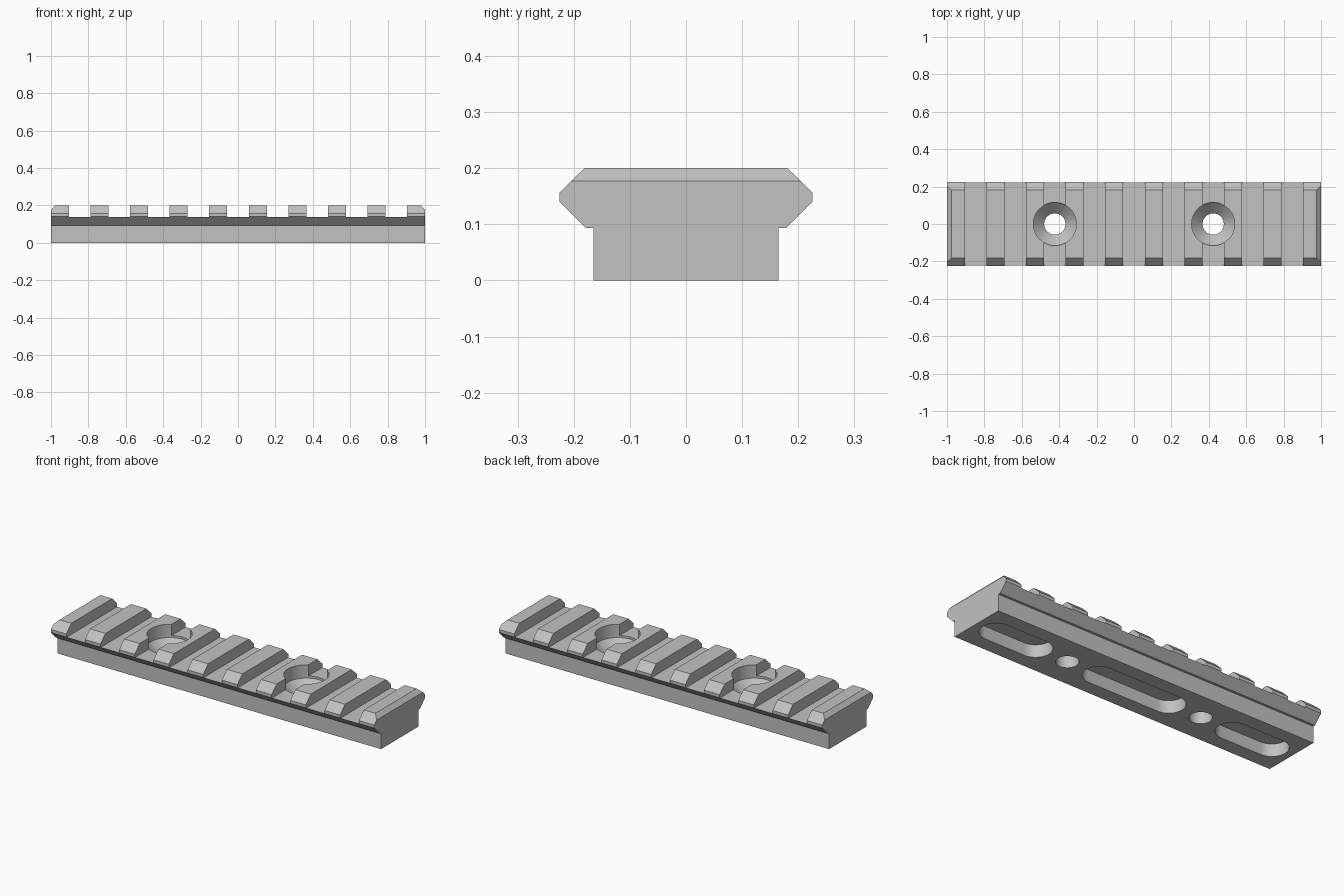
import bpy, bmesh, math

if "Cube" in bpy.data.objects:
    bpy.data.objects.remove(bpy.data.objects["Cube"])

metal = bpy.data.materials.new("grey_metal")
metal.diffuse_color = (0.54, 0.54, 0.54, 1)
metal.use_nodes = True
metal.node_tree.nodes["Principled BSDF"].inputs["Base Color"].default_value = metal.diffuse_color

PITCH, TOOTH = 0.2116, 0.096
FLOOR = 0.138            # height of the cross-slot floors
HOLE_X = 2 * PITCH       # screw hole position


def new_object(name, bm):
    bmesh.ops.recalc_face_normals(bm, faces=bm.faces[:])
    mesh = bpy.data.meshes.new(name)
    bm.to_mesh(mesh)
    bm.free()
    obj = bpy.data.objects.new(name, mesh)
    bpy.context.collection.objects.link(obj)
    mesh.materials.append(metal)
    return obj


def prism(bm, start, offset):
    """Extrude a closed outline along an offset vector."""
    face = bm.faces.new([bm.verts.new(p) for p in start])
    ext = bmesh.ops.extrude_face_region(bm, geom=[face])
    verts = [g for g in ext["geom"] if isinstance(g, bmesh.types.BMVert)]
    bmesh.ops.translate(bm, verts=verts, vec=offset)


def lathe(bm, profile, x, sides=48):
    """Solid of revolution around the vertical axis through x."""
    rings = []
    for r, z in profile:
        rings.append([bm.verts.new((x + r * math.cos(2 * math.pi * i / sides),
                                    r * math.sin(2 * math.pi * i / sides), z))
                      for i in range(sides)])
    for a, b in zip(rings, rings[1:]):
        for i in range(sides):
            j = (i + 1) % sides
            bm.faces.new((a[i], a[j], b[j], b[i]))
    bm.faces.new(rings[0])
    bm.faces.new(rings[-1])


def stadium(cx, half, r, z, n=20):
    pts = []
    for side, start in ((1, -math.pi / 2), (-1, math.pi / 2)):
        for i in range(n + 1):
            a = start + math.pi * i / n
            pts.append((cx + side * half + r * math.cos(a), r * math.sin(a), z))
    return pts


# Rail body: extruded cross-section with chamfered top ends
half = [(0.165, 0), (0.165, 0.093), (0.178, 0.093),
        (0.225, 0.14), (0.225, 0.157), (0.181, 0.2)]
outline = half + [(-y, z) for y, z in reversed(half)]
bm = bmesh.new()
prism(bm, [(-1, y, z) for y, z in outline], (2, 0, 0))
for s in (-1, 1):
    cut = bmesh.ops.bisect_plane(bm, geom=bm.verts[:] + bm.edges[:] + bm.faces[:],
                                 plane_co=(s, 0, 0.177), plane_no=(s, 0, 1),
                                 clear_outer=True)
    edges = [e for e in cut["geom_cut"] if isinstance(e, bmesh.types.BMEdge)]
    bmesh.ops.holes_fill(bm, edges=edges)
rail = new_object("rail", bm)

# Cutter: nine cross slots between the teeth
bm = bmesh.new()
w = (PITCH - TOOTH) / 2
for i in range(-4, 5):
    x = i * PITCH
    prism(bm, [(x - w, -0.4, FLOOR), (x + w, -0.4, FLOOR),
               (x + w, -0.4, 0.4), (x - w, -0.4, 0.4)], (0, 0.8, 0))
slots = new_object("cross_slot_cutter", bm)

# Cutter: two countersunk screw holes
bm = bmesh.new()
for s in (-1, 1):
    lathe(bm, [(0.057, -0.1), (0.057, 0.068), (0.115, 0.126), (0.115, 0.3)], s * HOLE_X)
holes = new_object("screw_hole_cutter", bm)

# Cutter: three rounded pockets in the underside
bm = bmesh.new()
for cx, length in ((-0.75, 0.125), (0, 0.22), (0.75, 0.125)):
    prism(bm, stadium(cx, length, 0.085, -0.1), (0, 0, 0.17))
pockets = new_object("underside_pocket_cutter", bm)

# Cut the rail, then bake the result and drop the cutters
for cutter in (slots, holes, pockets):
    cutter.hide_render = True
    mod = rail.modifiers.new(cutter.name, "BOOLEAN")
    mod.operation, mod.solver, mod.object = "DIFFERENCE", "EXACT", cutter
bpy.context.view_layer.update()
baked = bpy.data.meshes.new_from_object(
    rail.evaluated_get(bpy.context.evaluated_depsgraph_get()))
rail.modifiers.clear()
rail.data = baked
for cutter in (slots, holes, pockets):
    bpy.data.objects.remove(cutter)

# Smooth the round walls, keep machined edges sharp
bpy.context.view_layer.objects.active = rail
rail.select_set(True)
bpy.ops.object.shade_smooth_by_angle(angle=math.radians(25))
